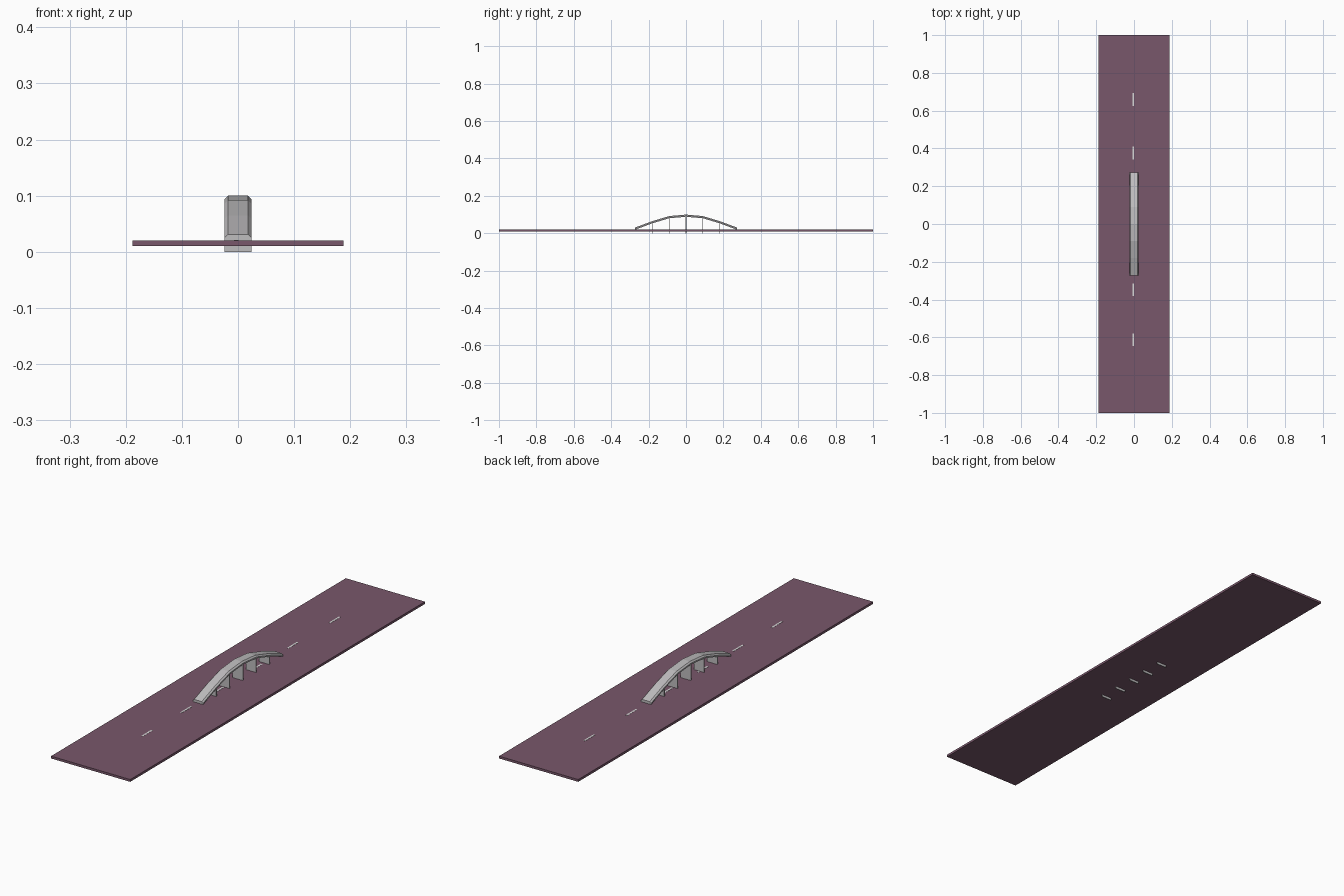
import bpy, bmesh

if "Cube" in bpy.data.objects:
    bpy.data.objects.remove(bpy.data.objects["Cube"])


def material(name, rgb):
    m = bpy.data.materials.new(name)
    m.diffuse_color = (*rgb, 1)
    m.use_nodes = True
    m.node_tree.nodes["Principled BSDF"].inputs["Base Color"].default_value = m.diffuse_color
    return m


ROAD = material("plum road", (0.19, 0.095, 0.145))
STEEL = material("light grey", (0.52, 0.51, 0.52))
PAINT = material("pale paint", (0.68, 0.68, 0.68))


def finish(name, bm, mat):
    bmesh.ops.recalc_face_normals(bm, faces=bm.faces)
    me = bpy.data.meshes.new(name)
    bm.to_mesh(me)
    bm.free()
    me.materials.append(mat)
    ob = bpy.data.objects.new(name, me)
    bpy.context.collection.objects.link(ob)
    return ob


def box(name, lo, hi, mat):
    bm = bmesh.new()
    bmesh.ops.create_cube(bm, size=1)
    for v in bm.verts:
        v.co = [a + (b - a) * (c + 0.5) for a, b, c in zip(lo, hi, v.co)]
    return finish(name, bm, mat)


# Road slab
box("road", (-0.188, -1, 0.01), (0.188, 1, 0.02), ROAD)

# Centre line dashes
for i, y in enumerate((-0.613, -0.348, -0.11, 0.13, 0.375, 0.66)):
    box(f"lane_dash_{i}", (-0.007, y - 0.034, 0.018), (0.001, y + 0.034, 0.0207), PAINT)

# Arch: chamfered section lofted along a faceted curve
half = [(0.09, 0.092), (0.18, 0.065), (0.272, 0.031)]
path = [(-y, z) for y, z in reversed(half)] + [(0, 0.1)] + half
section = [(-0.018, 0), (0.018, 0), (0.024, -0.006),
           (0.024, -0.012), (-0.024, -0.012), (-0.024, -0.006)]
bm = bmesh.new()
rings = [[bm.verts.new((x, y, z + d)) for x, d in section] for y, z in path]
n = len(section)
for a, b in zip(rings, rings[1:]):
    for i in range(n):
        j = (i + 1) % n
        bm.faces.new((a[i], a[j], b[j], b[i]))
bm.faces.new(rings[0])
bm.faces.new(rings[-1])
finish("arch", bm, STEEL)

# Thin upright plates carrying the arch, passing down through the road
for i, (y, z) in enumerate(path[1:-1]):
    box(f"support_{i}", (-0.024, y - 0.002, 0), (0.024, y + 0.002, z - 0.009), STEEL)
